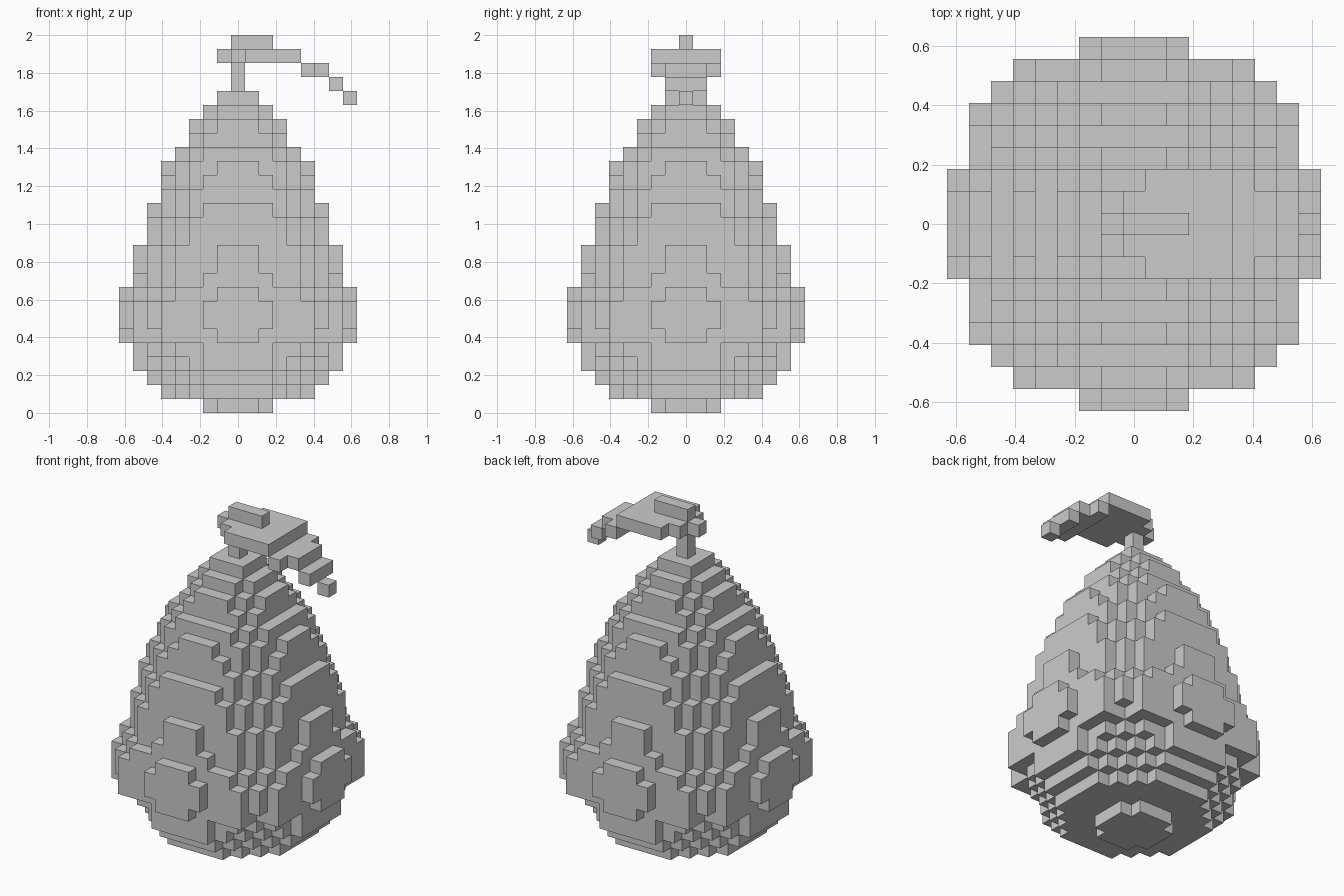
import bpy
import bmesh
from mathutils import Vector

if "Cube" in bpy.data.objects:
    bpy.data.objects.remove(bpy.data.objects["Cube"], do_unlink=True)

V = 2 / 27  # edge of one block

grey = bpy.data.materials.new("plain_grey")
grey.use_nodes = True
colour = (0.6, 0.6, 0.6, 1)
grey.diffuse_color = colour
grey.node_tree.nodes["Principled BSDF"].inputs["Base Color"].default_value = colour


def block_range(x0, x1, half_y, layer):
    """Blocks from x0 to x1, spread evenly either side of the centre."""
    return {(x, y, layer) for x in range(x0, x1 + 1)
            for y in range(-half_y, half_y + 1)}


def round_layer(steps, layer):
    """Stepped disc: each (a, b) corner gives two crossed rectangles."""
    cells = set()
    for a, b in steps:
        cells |= block_range(-a, a, b, layer) | block_range(-b, b, a, layer)
    return cells


def build(name, cells):
    """Make a mesh from the exposed block sides, merging flat areas."""
    bm = bmesh.new()
    corners = {}

    def corner(p):
        key = tuple(round(c * 2) for c in p)
        if key not in corners:
            corners[key] = bm.verts.new(p * V)
        return corners[key]

    for cell in cells:
        for axis in range(3):
            for sign in (-1, 1):
                n = Vector((0, 0, 0))
                n[axis] = sign
                if tuple(int(c + d) for c, d in zip(cell, n)) in cells:
                    continue
                u = Vector((0, 0, 0))
                u[(axis + 1) % 3] = 0.5
                w = n.cross(u)
                mid = Vector(cell) + Vector((0, 0, 0.5)) + n / 2
                bm.faces.new([corner(mid + s * u + t * w) for s, t in
                              ((-1, -1), (1, -1), (1, 1), (-1, 1))])
    bmesh.ops.dissolve_limit(bm, angle_limit=0.01, verts=bm.verts, edges=bm.edges)
    mesh = bpy.data.meshes.new(name)
    bm.to_mesh(mesh)
    bm.free()
    mesh.materials.append(grey)
    obj = bpy.data.objects.new(name, mesh)
    bpy.context.collection.objects.link(obj)
    return obj


# Fruit body: number of layers and the corner steps of each disc, bottom up
slabs = [
    (1, [(2, 1)]),
    (1, [(5, 2), (4, 3)]),
    (1, [(6, 2), (5, 3), (4, 4)]),
    (1, [(7, 2), (6, 3), (5, 4)]),
    (1, [(7, 2), (6, 4), (5, 5)]),
    (1, [(8, 1), (7, 5)]),
    (2, [(8, 2), (7, 5), (6, 6)]),
    (1, [(8, 1), (7, 4), (6, 5)]),
    (1, [(7, 2), (6, 4), (5, 5)]),
    (2, [(7, 1), (6, 4), (5, 5)]),
    (2, [(6, 3), (5, 4)]),
    (1, [(6, 2), (5, 3), (4, 4)]),
    (1, [(5, 3), (4, 4)]),
    (1, [(5, 2), (4, 3)]),
    (1, [(5, 1), (4, 3)]),
    (1, [(4, 2), (3, 3)]),
    (1, [(3, 2)]),
    (1, [(3, 1), (2, 2)]),
    (1, [(2, 1)]),
    (1, [(1, 1)]),
]
body, layer = set(), 0
for count, steps in slabs:
    for _ in range(count):
        body |= round_layer(steps, layer)
        layer += 1
build("fruit_body", body)

# Stem rising from the top of the fruit
build("stem", block_range(0, 0, 0, layer) | block_range(0, 0, 0, layer + 1))

# Leaf: broad blade with a raised rib, drooping in steps to its tip
blade = layer + 2
leaf = (block_range(-1, -1, 0, blade) | block_range(0, 0, 1, blade)
        | block_range(1, 4, 2, blade) | block_range(0, 2, 0, blade + 1)
        | block_range(5, 5, 2, blade - 1) | block_range(6, 6, 1, blade - 1)
        | block_range(7, 7, 1, blade - 2) | block_range(8, 8, 0, blade - 3))
build("leaf", leaf)
